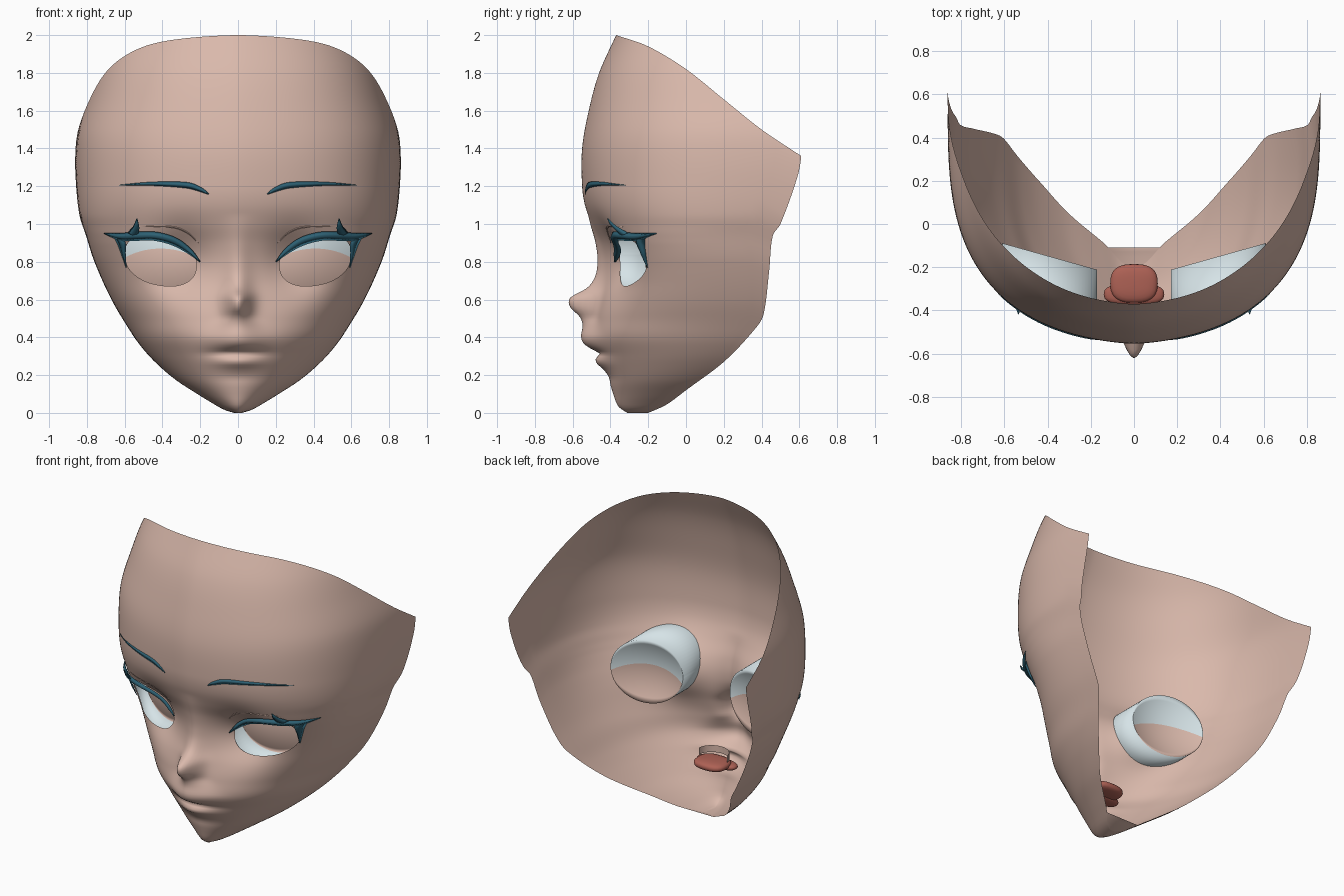
import bpy, bmesh, math

if "Cube" in bpy.data.objects:
    bpy.data.objects.remove(bpy.data.objects["Cube"])

def material(name, rgb):
    m = bpy.data.materials.new(name)
    m.diffuse_color = (*rgb, 1)
    m.use_nodes = True
    m.node_tree.nodes["Principled BSDF"].inputs["Base Color"].default_value = m.diffuse_color
    return m

SKIN = material("skin", (0.70, 0.485, 0.41))
WHITE = material("eye_white", (0.68, 0.78, 0.81))
TEAL = material("dark_teal", (0.027, 0.12, 0.175))
RED = material("mouth_red", (0.42, 0.12, 0.09))

def curve(*pts):
    """Smooth interpolation through (t, value) pairs."""
    t = [p[0] for p in pts]
    v = [p[1] for p in pts]
    n = len(t)
    m = []
    for i in range(n):
        a, b = max(i - 1, 0), min(i + 1, n - 1)
        m.append((v[b] - v[a]) / (t[b] - t[a]))
    def f(x):
        x = min(max(x, t[0]), t[-1])
        i = 0
        while i < n - 2 and x > t[i + 1]:
            i += 1
        h = t[i + 1] - t[i]
        s = (x - t[i]) / h
        return ((2*s**3 - 3*s*s + 1) * v[i] + (s**3 - 2*s*s + s) * h * m[i]
                + (3*s*s - 2*s**3) * v[i + 1] + (s**3 - s*s) * h * m[i + 1])
    return f

# Face profiles by height: half width, front depth, back edge, nose and lips
width = curve((0, .02), (.015, .07), (.06, .15), (.1, .215), (.175, .33), (.27, .44), (.36, .52),
              (.44, .575), (.6, .67), (.8, .76), (.94, .805), (1.05, .84), (1.25, .86), (1.4, .86),
              (1.5, .847), (1.66, .80), (1.82, .75), (1.94, .70), (2, .67))
front = curve((0, -.31), (.03, -.355), (.1, -.385), (.2, -.415), (.3, -.45), (.4, -.49), (.5, -.48),
              (.6, -.46), (.7, -.44), (.8, -.44), (.9, -.46), (1, -.5), (1.1, -.535),
              (1.2, -.55), (1.4, -.55), (1.6, -.515), (1.8, -.46), (2, -.37))
back = curve((0, -.2), (.04, -.11), (.12, 0), (.27, .2), (.45, .37), (.52, .41), (.75, .44),
             (.94, .46), (1, .5), (1.25, .59), (1.36, .61), (2, .66))
ridge = curve((.15, 0), (.19, .003), (.23, -.012), (.265, -.038), (.29, -.03), (.315, 0), (.335, -.03),
              (.365, -.06), (.4, -.065), (.46, -.06), (.51, -.085), (.56, -.145), (.61, -.155),
              (.66, -.08), (.72, -.045), (.8, -.03), (.9, -.02), (1.05, 0))
top_edge = curve((-.37, 2), (-.2, 1.94), (0, 1.82), (.2, 1.66), (.4, 1.5), (.61, 1.36))

def surf(x, z):
    """Depth of the face surface at x, z."""
    x = abs(x)
    s = min(x / width(z), 1)
    n = 2 + 1.6 * min(z / .9, 1)
    t = .8 * (1 - max(1 - s**n, 0) ** (1 / n)) + .2 * s**1.6
    y = front(z) + t * (back(z) - front(z))
    sig = .13 - .065 * min(max((z - .4) / .1, 0), 1)
    y += ridge(z) * math.exp(-(x / sig) ** 2)
    return y + .085 * math.exp(-((x - .3) / .15) ** 2 - ((z - .8) / .16) ** 2)

EX, EZ, RX, RZ, P = .41, .81, .19, .135, 2.2     # eye opening

def eye_h(x, z):
    dx = abs(x) - EX
    return (abs(dx) / RX) ** P + (abs(z - EZ - .15 * dx) / RZ) ** P

def finish(name, bm, mats, recalc=False):
    if recalc:
        bmesh.ops.recalc_face_normals(bm, faces=bm.faces)
    for f in bm.faces:
        f.smooth = True
    me = bpy.data.meshes.new(name)
    bm.to_mesh(me)
    bm.free()
    for m in mats:
        me.materials.append(m)
    ob = bpy.data.objects.new(name, me)
    bpy.context.collection.objects.link(ob)
    return ob

# Face shell
ROWS, HALF = 134, 64
bm = bmesh.new()
cols = []
for c in range(-HALF, HALF + 1):
    s = math.sin(c / HALF * math.pi / 2)
    zt = 1.6
    for _ in range(25):
        zt = .5 * zt + .5 * top_edge(surf(s * width(zt), zt))
    col = []
    for r in range(ROWS + 1):
        z = zt * r / ROWS
        x = s * width(z)
        col.append(bm.verts.new((x, surf(x, z), z)))
    cols.append(col)
for a, b in zip(cols, cols[1:]):
    for r in range(ROWS):
        bm.faces.new((a[r], b[r], b[r + 1], a[r + 1]))
for r in range(4):   # underside of the chin
    a, b = cols[0], cols[-1]
    bm.faces.new((a[r], a[r + 1], b[r + 1], b[r]))
bm.faces.new([c[0] for c in reversed(cols)])
# Eye openings, with their rims snapped to a clean outline
inside = []
for f in bm.faces:
    c = f.calc_center_median()
    if eye_h(c.x, c.z) < 1:
        inside.append(f)
bmesh.ops.delete(bm, geom=inside, context='FACES')
for v in bm.verts:
    x, z = v.co.x, v.co.z
    if v.is_boundary and eye_h(x, z) < 2:
        k = eye_h(x, z) ** (-1 / P)
        x = math.copysign(EX + (abs(x) - EX) * k, x)
        z = EZ + (z - EZ) * k
        v.co = (x, surf(x, z), z)
finish("face", bm, [SKIN])

def strip(name, pts, side, mat, lift=.01, thick=.02, out=0, steps=28):
    """Tapered band of (x, z, half width) laid on the face."""
    fx, fz, fw = [curve(*[(i, p[k]) for i, p in enumerate(pts)]) for k in range(3)]
    bm = bmesh.new()
    rings = []
    n = len(pts) - 1
    for i in range(steps + 1):
        t = n * i / steps
        x, z, w = fx(t), fz(t), max(fw(t), .001)
        dx, dz = fx(t + .02) - fx(t - .02), fz(t + .02) - fz(t - .02)
        d = math.hypot(dx, dz) or 1
        nx, nz = -dz / d * w, dx / d * w
        o = lift + out * i / steps
        y = surf(x, z) - o
        e = thick * min(1, w / .012)
        ring = [(x - nx, surf(x - nx, z - nz) - o, z - nz), (x, y - e, z),
                (x + nx, surf(x + nx, z + nz) - o, z + nz), (x, y + .003, z)]
        rings.append([bm.verts.new((side * p[0], p[1], p[2])) for p in ring])
    for a, b in zip(rings, rings[1:]):
        for k in range(4):
            bm.faces.new((a[k], a[(k + 1) % 4], b[(k + 1) % 4], b[k]))
    bm.faces.new(rings[0])
    bm.faces.new(rings[-1])
    finish(name, bm, [mat], True)

for side, tag in ((1, "left"), (-1, "right")):
    # Brow, lashes and lid fold
    strip("brow_" + tag, [(.155, 1.158, .003), (.2, 1.183, .012), (.27, 1.205, .016),
          (.4, 1.212, .012), (.5, 1.212, .008), (.63, 1.205, .002)], side, TEAL, .004, .004)
    strip("upper_lash_" + tag, [(.2, .8, .003), (.26, .858, .016), (.34, .908, .023),
          (.44, .935, .024), (.54, .935, .024), (.62, .932, .02), (.71, .95, .002)],
          side, TEAL, .012, .025)
    strip("outer_lash_" + tag, [(.645, .935, .014), (.618, .9, .022), (.606, .84, .012),
          (.592, .77, .002)], side, TEAL, .006, .015)
    strip("lash_spike_" + tag, [(.56, .94, .028), (.54, .98, .018), (.535, 1.03, .002)],
          side, TEAL, .015, .015, .04)
    strip("lid_fold_" + tag, [(.21, .9, .001), (.27, .955, .004), (.36, .985, .004),
          (.55, .985, .001)], side, SKIN, .003, .005)
    # Eye dish: white with a large skin-toned lower disc, and a wall out to the face
    bm = bmesh.new()
    AX, AZ, N = .22, .205, 32
    grid = []
    for i in range(N + 1):
        u = -math.cos(math.pi * (i + .5) / (N + 1))
        dx, h = AX * u, AZ * math.sqrt(1 - u * u)
        split = .47 + math.sqrt(.16 - (dx - .02) ** 2)
        split = min(max(split, .84 - h * .98), .84 + h * .98)
        zs = [.84 - h + (split - .84 + h) * k / 8 for k in range(9)]
        zs += [split + (.84 + h - split) * k / 6 for k in range(1, 7)]
        col = []
        for z in zs:
            r2 = u * u + ((z - .84) / AZ) ** 2
            col.append(bm.verts.new((side * (.39 + dx), -.15 + .28 * dx - .05 * (1 - r2), z)))
        grid.append(col)
    for a, b in zip(grid, grid[1:]):
        for k in range(14):
            q = (a[k], b[k], b[k + 1], a[k + 1])
            f = bm.faces.new(q if side > 0 else q[::-1])
            f.material_index = int(k < 8)
    loop = [c[0] for c in grid] + grid[-1][1:] + [c[-1] for c in grid[-2::-1]] + grid[0][-2:0:-1]
    rim = [bm.verts.new((v.co.x, surf(v.co.x, v.co.z) + .008, v.co.z)) for v in loop]
    for k in range(len(loop)):
        q = (loop[k - 1], rim[k - 1], rim[k], loop[k])
        bm.faces.new(q if side > 0 else q[::-1])
    finish("eye_" + tag, bm, [WHITE, SKIN])

# Mouth interior
for name, loc, size in (("tongue", (0, -.275, .30), (.11, .09, .03)),
                        ("mouth_floor", (0, -.325, .285), (.14, .05, .025))):
    bm = bmesh.new()
    bmesh.ops.create_uvsphere(bm, u_segments=24, v_segments=12, radius=1)
    for v in bm.verts:
        v.co = [l + s * math.copysign(abs(c) ** .75, c) for l, s, c in zip(loc, size, v.co)]
    finish(name, bm, [RED])

# Arched plate above the tongue
bm = bmesh.new()
arch = []
for i in range(17):
    a = math.pi * i / 16
    x, y = .1 * math.cos(a), -.28 - .09 * math.sin(a)
    arch.append([bm.verts.new((x, y, z)) for z in (.325, .37)])
for a, b in zip(arch, arch[1:]):
    bm.faces.new((a[0], a[1], b[1], b[0]))
finish("upper_arch", bm, [SKIN])
